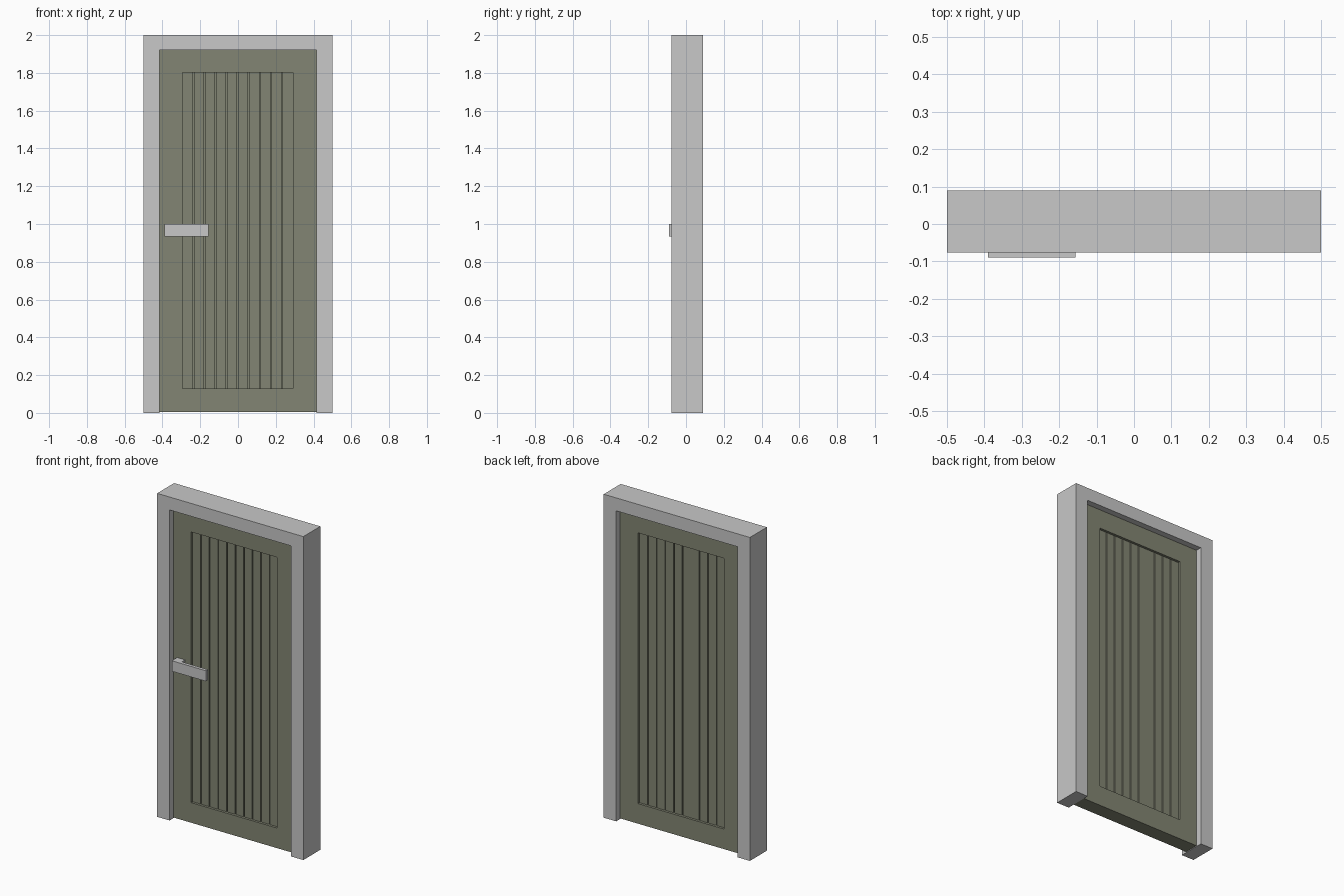
import bpy, bmesh

if "Cube" in bpy.data.objects:
    bpy.data.objects.remove(bpy.data.objects["Cube"])


def material(name, rgb):
    m = bpy.data.materials.new(name)
    m.diffuse_color = (*rgb, 1.0)
    m.use_nodes = True
    m.node_tree.nodes["Principled BSDF"].inputs["Base Color"].default_value = m.diffuse_color
    return m


GREY = material("light grey", (0.58, 0.58, 0.58))
GREEN = material("dull olive green", (0.225, 0.235, 0.172))


def prism(name, outline, axis, lo, hi, mat):
    """Extrude a flat outline along y (points are x,z) or z (points are x,y)."""
    bm = bmesh.new()
    place = (lambda a, b: (a, lo, b)) if axis == 'Y' else (lambda a, b: (a, b, lo))
    face = bm.faces.new([bm.verts.new(place(a, b)) for a, b in outline])
    out = bmesh.ops.extrude_face_region(bm, geom=[face])
    move = (0, hi - lo, 0) if axis == 'Y' else (0, 0, hi - lo)
    bmesh.ops.translate(bm, vec=move,
                        verts=[v for v in out["geom"] if isinstance(v, bmesh.types.BMVert)])
    return finish(name, bm, mat)


def ring(name, outer, inner, y0, y1, mat):
    """Rectangular border with a rectangular opening; rects are x0, x1, z0, z1."""
    bm = bmesh.new()

    def loop(r, y):
        x0, x1, z0, z1 = r
        return [bm.verts.new((x, y, z)) for x, z in ((x0, z0), (x1, z0), (x1, z1), (x0, z1))]
    loops = [loop(outer, y0), loop(outer, y1), loop(inner, y1), loop(inner, y0)]
    for a, b in zip(loops, loops[1:] + loops[:1]):
        for i in range(4):
            j = (i + 1) % 4
            bm.faces.new((a[i], a[j], b[j], b[i]))
    return finish(name, bm, mat)


def finish(name, bm, mat):
    bmesh.ops.recalc_face_normals(bm, faces=bm.faces[:])
    mesh = bpy.data.meshes.new(name)
    bm.to_mesh(mesh)
    bm.free()
    mesh.materials.append(mat)
    ob = bpy.data.objects.new(name, mesh)
    bpy.context.collection.objects.link(ob)
    return ob


# Door surround: two jambs and a head, open at the floor
prism("door_frame", [(-.5, 0), (-.415, 0), (-.415, 1.92), (.415, 1.92),
                     (.415, 0), (.5, 0), (.5, 2), (-.5, 2)], 'Y', -.076, .09, GREY)

# Door leaf: stiles and rails around the recessed panel
FRONT, BACK, RECESS = -.038, .052, .015
X0, X1, Z0, Z1 = -.295, .292, .128, 1.802
ring("door_leaf", (-.415, .415, .004, 1.92), (X0, X1, Z0, Z1), FRONT, BACK, GREEN)

# Boarded panel: ten planks separated by narrow grooves on both sides
PLANKS, HALF, DEEP = 10, .003, .012
pitch = (X1 - X0) / PLANKS


def grooved_edge(y, inward, skip=()):
    pts = [(X0, y)]
    for i in range(1, PLANKS):
        if i not in skip:
            x = X0 + i * pitch
            pts += [(x - HALF, y), (x - HALF, y + inward),
                    (x + HALF, y + inward), (x + HALF, y)]
    return pts + [(X1, y)]


front_edge = grooved_edge(FRONT + RECESS, DEEP)
back_edge = grooved_edge(BACK - RECESS, -DEEP, skip=(4,))
prism("plank_panel", front_edge + back_edge[::-1], 'Z', Z0, Z1, GREEN)

# Handle: flat lever on a short stem, as one L-shaped piece
prism("door_handle", [(-.39, -.09), (-.157, -.09), (-.157, -.07), (-.335, -.07),
                      (-.335, FRONT), (-.39, FRONT)], 'Z', .935, 1.0, GREY)
